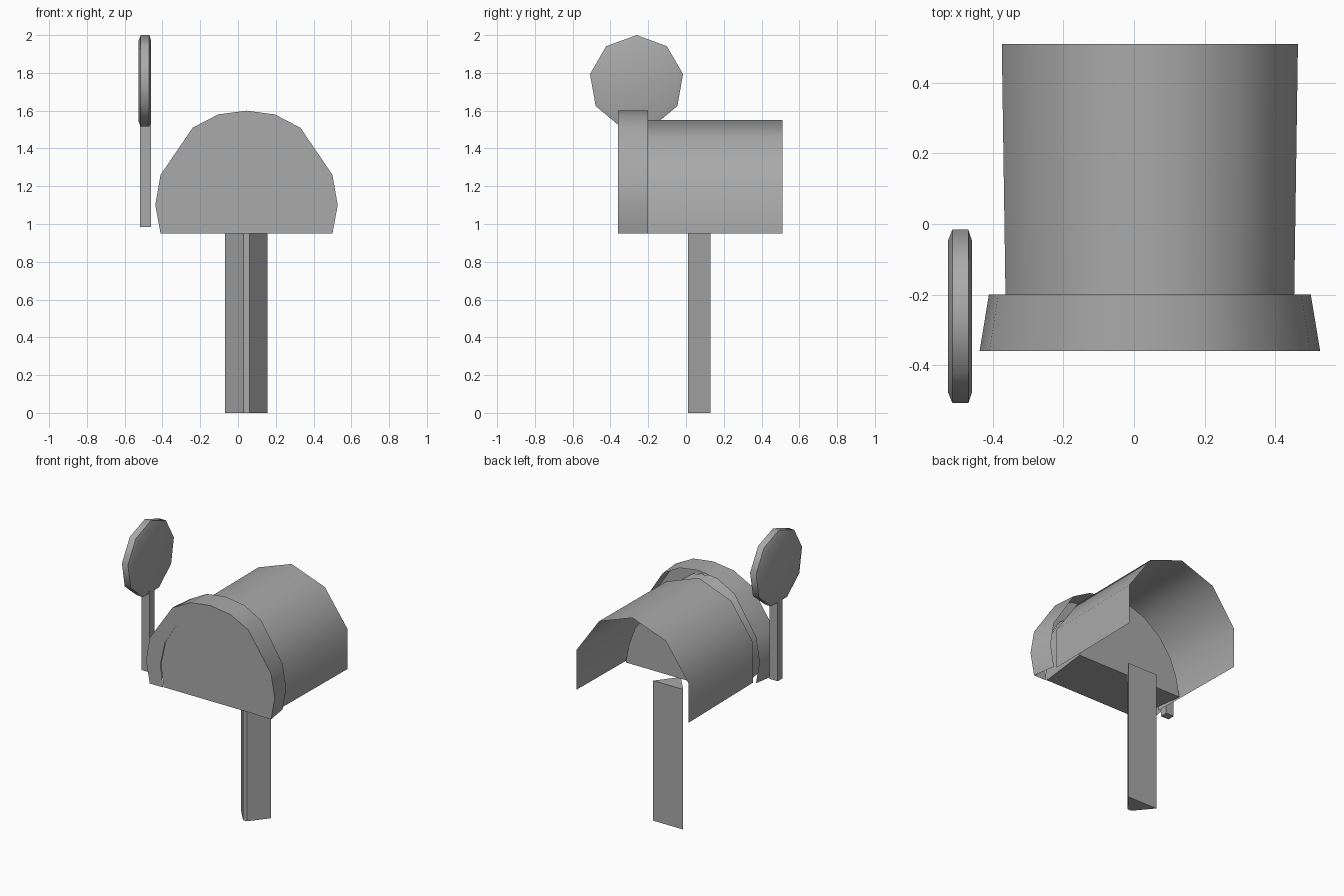
import bpy, bmesh, math

if "Cube" in bpy.data.objects:
    bpy.data.objects.remove(bpy.data.objects["Cube"])

CX = 0.045  # centre line of the box and post

grey = bpy.data.materials.new("plain grey")
grey.use_nodes = True
grey.diffuse_color = (0.4, 0.4, 0.4, 1)
grey.node_tree.nodes["Principled BSDF"].inputs["Base Color"].default_value = (0.4, 0.4, 0.4, 1)


def finish(name, bm, outward=True):
    if outward:
        bmesh.ops.recalc_face_normals(bm, faces=bm.faces)
    mesh = bpy.data.meshes.new(name)
    bm.to_mesh(mesh)
    bm.free()
    mesh.materials.append(grey)
    obj = bpy.data.objects.new(name, mesh)
    bpy.context.collection.objects.link(obj)
    bpy.ops.object.select_all(action="DESELECT")
    obj.select_set(True)
    bpy.context.view_layer.objects.active = obj
    bpy.ops.object.shade_smooth_by_angle(angle=math.radians(50))
    return obj


def arch(half, y):
    """Mirror half an arch (half width, height) into a full outline."""
    left = [(CX - w, y, z) for w, z in half]
    right = [(CX + w, y, z) for w, z in reversed(half[:-1])]
    return left + right


def loft(name, rings, closed=False, caps=False):
    bm = bmesh.new()
    rows = [[bm.verts.new(p) for p in ring] for ring in rings]
    n = len(rows[0])
    for a, b in zip(rows, rows[1:]):
        for i in range(n if closed else n - 1):
            j = (i + 1) % n
            bm.faces.new((a[i], b[i], b[j], a[j]))
    if caps:
        bm.faces.new(rows[0])
        bm.faces.new(rows[-1])
    return finish(name, bm)


# Arched box body: thin sheet, open at the back and below
body = [(0.42, 0.95), (0.42, 1.22), (0.25, 1.46), (0, 1.55)]
loft("box_body", [arch([(w * 0.975, z) for w, z in body], -0.2), arch(body, 0.51)])

# Front hood: flared rim with a flat front ring
rim = [(0.455, 0.95), (0.483, 1.1), (0.455, 1.26), (0.285, 1.51), (0.15, 1.58), (0, 1.6)]
rim_back = [(w * 0.945, z) for w, z in rim]
door = [(0.355, 0.95), (0.375, 1.1), (0.34, 1.26), (0.255, 1.4), (0.15, 1.48), (0, 1.505)]
loft("front_hood", [arch(rim_back, -0.2), arch(rim, -0.36), arch(door, -0.36)])

# Door plug: closed block reaching back inside the body
inner = [(0.4, 0.95), (0.375, 1.08), (0.33, 1.2), (0.24, 1.32), (0.12, 1.41), (0, 1.45)]
loft("door_block", [arch(door, -0.355), arch(inner, 0.01)], closed=True, caps=True)

# Post: wedge section with its narrow side to the front
section = [(-0.07, 0.13), (0.03, 0.01), (0.06, 0.01), (0.155, 0.13)]
loft("post", [[(x, y, z) for x, y in section] for z in (0, 0.95)], closed=True, caps=True)


# Signal flag: nine-sided disc on a thin stem
def disc_ring(x, r):
    angles = [math.tau * i / 9 for i in range(9)]
    return [(x, -0.262 + r * math.sin(a), 1.75 + r * math.cos(a)) for a in angles]


loft("flag_disc", [disc_ring(-0.527, 0.22), disc_ring(-0.515, 0.25),
                   disc_ring(-0.47, 0.25), disc_ring(-0.46, 0.22)], closed=True, caps=True)
stem = [(-0.52, -0.29), (-0.46, -0.29), (-0.46, -0.24), (-0.52, -0.24)]
loft("flag_stem", [[(x, y, z) for x, y in stem] for z in (0.985, 1.55)], closed=True, caps=True)
